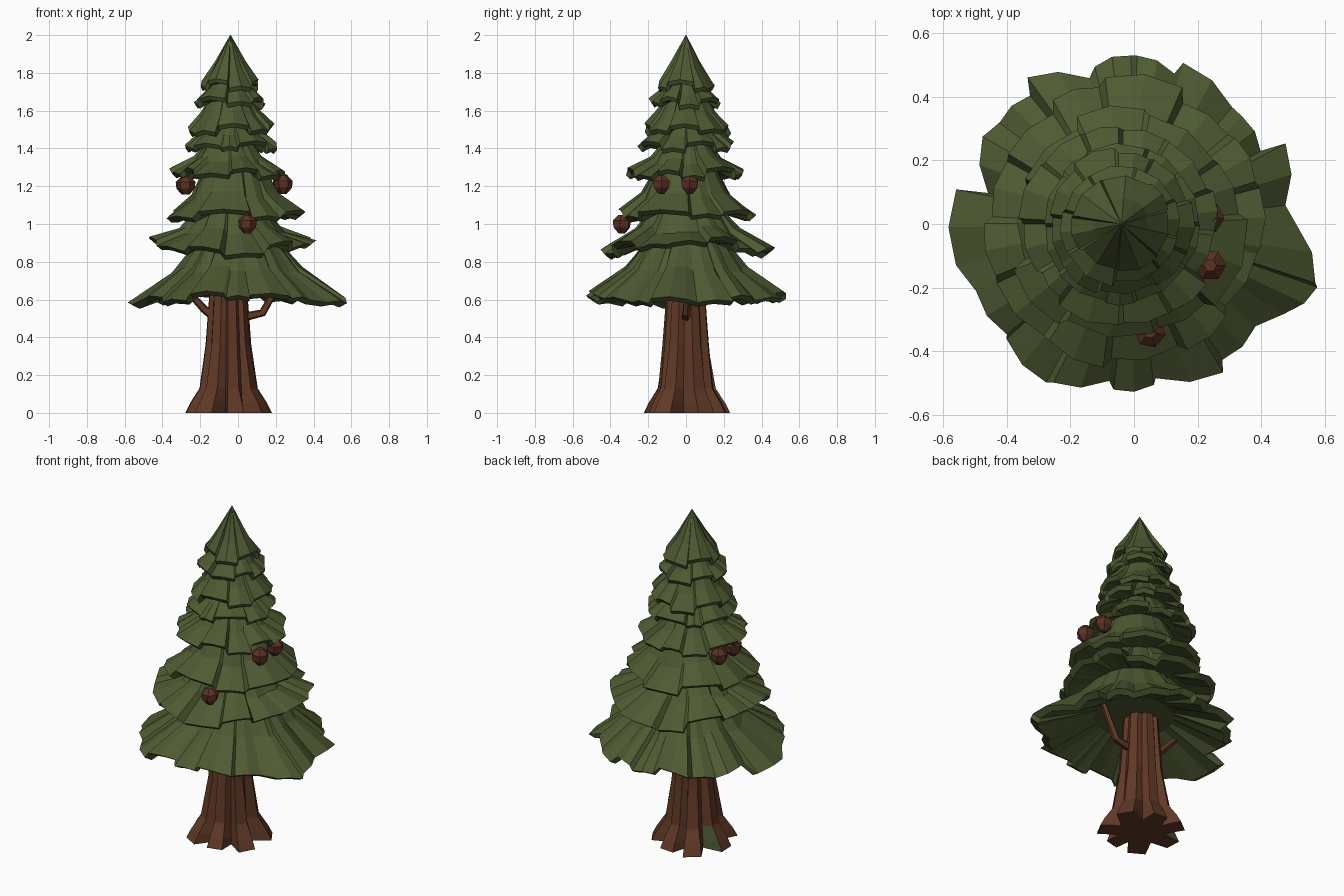
import bpy, bmesh, math, random
from mathutils import Vector

if "Cube" in bpy.data.objects:
    bpy.data.objects.remove(bpy.data.objects["Cube"])

random.seed(11)


def material(name, rgb):
    m = bpy.data.materials.new(name)
    m.diffuse_color = (*rgb, 1)
    m.use_nodes = True
    m.node_tree.nodes["Principled BSDF"].inputs["Base Color"].default_value = m.diffuse_color
    return m


GREEN = material("needle green", (0.077, 0.102, 0.032))
BARK = material("bark brown", (0.118, 0.040, 0.019))
CONE = material("cone brown", (0.105, 0.032, 0.018))
MOSS = material("moss green", (0.070, 0.090, 0.034))


def finish(bm, name, *mats):
    bmesh.ops.recalc_face_normals(bm, faces=bm.faces)
    me = bpy.data.meshes.new(name)
    bm.to_mesh(me)
    bm.free()
    ob = bpy.data.objects.new(name, me)
    bpy.context.collection.objects.link(ob)
    for m in mats:
        me.materials.append(m)
    return ob


def loft(bm, rings):
    """Skin a stack of equal closed rings, capping both ends."""
    vs = [[bm.verts.new(p) for p in ring] for ring in rings]
    n = len(vs[0])
    for a, b in zip(vs, vs[1:]):
        for i in range(n):
            j = (i + 1) % n
            bm.faces.new((a[i], a[j], b[j], b[i]))
    for ring in (vs[0], vs[-1]):
        c = bm.verts.new(sum((v.co for v in ring), Vector()) / n)
        for i in range(n):
            bm.faces.new((ring[i], ring[(i + 1) % n], c))


def random_lobes(n, r):
    """Bough lobes: start angle, end angle, start radius, end radius."""
    step, turn = 360 / n, random.uniform(0, 360)
    cuts = [turn + step * (i + random.uniform(-0.2, 0.2)) for i in range(n)]
    cuts.append(cuts[0] + 360)
    out = []
    for a, b in zip(cuts, cuts[1:]):
        k = r * random.uniform(0.88, 1.0)
        out.append((a + 1.5, b - 1.5, k * random.uniform(0.95, 1.02), k))
    return out


def tier(name, cx, top, mid, rim_z, lobes, under, tilt=0.0, jag=0.015):
    """Skirt of boughs: top and mid are (radius, z); under is the inner underside."""
    rings = [[] for _ in range(5)]
    for k, (a0, a1, r0, r1) in enumerate(lobes):
        dz = (jag if k % 2 else -jag) + random.uniform(-jag, jag) * 0.6
        for t in (0, 0.5, 1):
            a = math.radians(a0 + (a1 - a0) * t)
            c, s = math.cos(a), math.sin(a)
            r = r0 + (r1 - r0) * t + (0.02 * r0 if t == 0.5 else 0)
            z = rim_z + dz + tilt * c * c + (0.012 if t == 0.5 else 0)
            m = mid[0] * (1 + (r / lobes[0][2] - 1) * 0.5)
            if t != 0.5:
                m *= 0.95
            for ring, (q, h) in zip(rings, (top, (m, mid[1] + dz), (r, z),
                                            (r * 0.93, z - 0.022), under)):
                ring.append((cx + q * c, q * s, h))
    bm = bmesh.new()
    loft(bm, rings)
    return finish(bm, name, GREEN)


# Lowest boughs, following the outline seen from above
LOW = [(-31, -19, .55, .61), (-18, 0, .60, .51), (7, 28, .48, .54),
       (30, 45, .46, .48), (50, 73, .48, .53), (75, 89, .49, .53),
       (91, 104, .53, .51), (107, 126, .48, .57), (129, 143, .52, .53),
       (150, 168, .55, .47), (164, 194, .54, .565), (203, 221, .54, .53),
       (222, 241, .54, .57), (243, 261, .56, .50), (263, 277, .525, .51),
       (278, 301, .49, .545), (303, 320, .51, .50)]
LOW[10] = (169, 193, .57, .575)
tier("lowest_boughs", 0, (.20, .93), (.34, .76), .62, LOW, (.22, .71), -.03, .012)

# Upper tiers: centre x, top, mid, rim height, lobe count, rim radius, underside, tilt
TIERS = [
    (-.035, (.17, 1.10), (.28, .97), .855, 13, .465, (.24, .90), .06),
    (-.02, (.15, 1.32), (.25, 1.15), 1.05, 9, .385, (.20, 1.06), 0),
    (-.045, (.11, 1.45), (.19, 1.34), 1.27, 12, .335, (.19, 1.28), 0),
    (-.045, (.12, 1.53), (.175, 1.48), 1.41, 10, .255, (.14, 1.43), 0),
    (-.045, (.10, 1.68), (.16, 1.58), 1.50, 9, .24, (.14, 1.51), 0),
    (-.04, (.08, 1.77), (.13, 1.70), 1.645, 8, .205, (.11, 1.65), 0),
    (-.04, (.002, 2.0), (.085, 1.84), 1.735, 7, .16, (.09, 1.74), 0),
]
for i, (cx, top, mid, z, n, r, under, tilt) in enumerate(TIERS):
    tier(f"boughs_tier_{i + 2}", cx, top, mid, z, random_lobes(n, r), under, tilt)

# Trunk: seven flared roots narrowing into ridges
ROOTS = 7
bm = bmesh.new()
rings = []
for z, ridge, valley in ((0, .235, .13), (.05, .21, .125), (.13, .158, .115),
                         (.36, .125, .10), (.62, .105, .085), (.85, .09, .07)):
    ring = []
    for k in range(ROOTS):
        size = 1 + 0.07 * math.sin(k * 2.3) * (z < .2)
        for off, r in ((-13, ridge * size), (11, ridge * size * .97), (25, valley)):
            a = math.radians(180 + k * 360 / ROOTS + off + 6 * math.sin(k * 1.7))
            ring.append((-.05 + r * math.cos(a), r * math.sin(a), z))
    rings.append(ring)
loft(bm, rings)
# Moss on the foot of a root at the left and in the front hollow
for f in bm.faces:
    c = f.calc_center_median()
    a = math.degrees(math.atan2(c.y, c.x + .05)) % 360
    if .01 < c.z < .1 and 150 < a < 172:
        f.material_index = 1
finish(bm, "trunk", BARK, MOSS)


# Bare side branches
def branch(name, pts):
    bm = bmesh.new()
    rings = []
    for k, (p, r) in enumerate(pts):
        p = Vector(p)
        d = (Vector(pts[min(k + 1, len(pts) - 1)][0]) - Vector(pts[max(k - 1, 0)][0])).normalized()
        u = Vector((0, 1, 0))
        v = d.cross(u)
        rings.append([p + r * (math.cos(t * math.tau / 5) * u + math.sin(t * math.tau / 5) * v)
                      for t in range(5)])
    loft(bm, rings)
    finish(bm, name, BARK)


branch("right_branch", [((0, 0, .50), .026), ((.13, 0, .53), .022), ((.21, .01, .67), .018), ((.25, .01, .76), .014)])
branch("left_branch", [((-.10, 0, .49), .028), ((-.18, 0, .55), .022), ((-.28, 0, .66), .018), ((-.33, 0, .72), .014)])

# Hanging seed cones
for i, (x, y, z) in enumerate([(.24, -.13, 1.21), (.235, .02, 1.21), (-.28, .08, 1.205),
                               (-.275, -.06, 1.205), (.05, -.34, 1.0)]):
    bm = bmesh.new()
    rings = []
    for h, r in ((.048, .02), (.018, .05), (-.018, .046), (-.05, .018)):
        rings.append([(x + r * math.cos(t * math.tau / 6 + i), y + r * math.sin(t * math.tau / 6 + i), z + h)
                      for t in range(6)])
    loft(bm, rings)
    finish(bm, f"seed_cone_{i + 1}", CONE)
